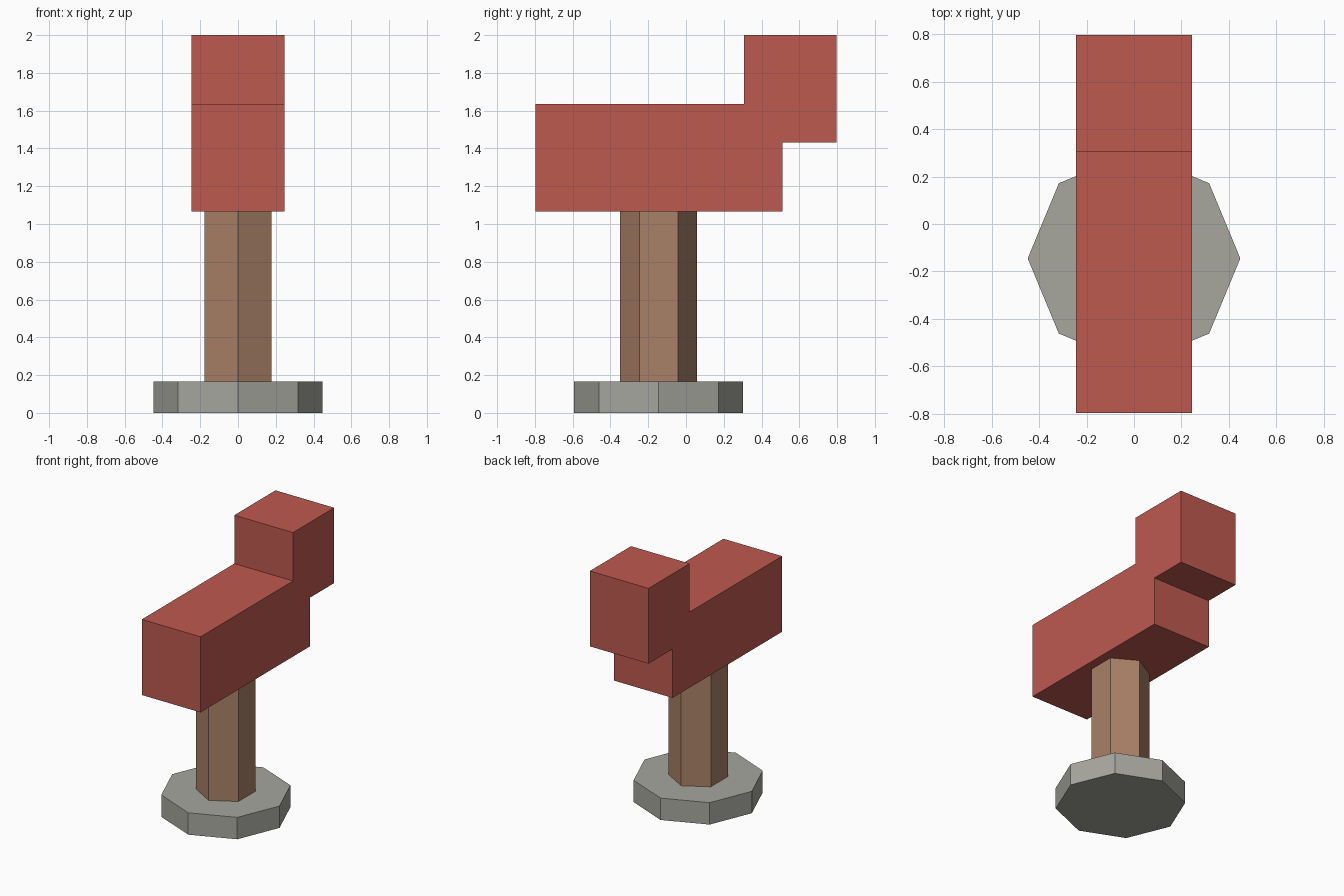
import bpy
import bmesh
from math import cos, sin, pi
from mathutils import Vector

cube = bpy.data.objects.get("Cube")
if cube:
    bpy.data.objects.remove(cube, do_unlink=True)


def material(name, rgb):
    mat = bpy.data.materials.new(name)
    mat.use_nodes = True
    mat.diffuse_color = (*rgb, 1)
    mat.node_tree.nodes["Principled BSDF"].inputs["Base Color"].default_value = (*rgb, 1)
    return mat


def prism(name, outline, direction, mat):
    """Extrude a closed outline along a direction into a flat-faced solid."""
    bm = bmesh.new()
    face = bm.faces.new([bm.verts.new(p) for p in outline])
    result = bmesh.ops.extrude_face_region(bm, geom=[face], use_keep_orig=True)
    moved = [g for g in result["geom"] if isinstance(g, bmesh.types.BMVert)]
    bmesh.ops.translate(bm, verts=moved, vec=Vector(direction))
    bmesh.ops.recalc_face_normals(bm, faces=bm.faces)
    mesh = bpy.data.meshes.new(name)
    bm.to_mesh(mesh)
    bm.free()
    mesh.materials.append(mat)
    obj = bpy.data.objects.new(name, mesh)
    bpy.context.collection.objects.link(obj)
    return obj


def ring(sides, radius, y, z):
    """Regular polygon with one corner pointing to the back."""
    angles = [2 * pi * i / sides for i in range(sides)]
    return [(radius * sin(a), y + radius * cos(a), z) for a in angles]


red = material("red", (0.51, 0.1, 0.08))
brown = material("wood brown", (0.40, 0.22, 0.135))
grey = material("stone grey", (0.385, 0.385, 0.345))

# Octagonal foot and hexagonal post share one axis
AXIS_Y = -0.145
FOOT_TOP, POST_TOP = 0.165, 1.065
prism("foot", ring(8, 0.448, AXIS_Y, 0), (0, 0, FOOT_TOP), grey)
prism("post", ring(6, 0.204, AXIS_Y, FOOT_TOP), (0, 0, POST_TOP - FOOT_TOP), brown)

# Stepped body with raised block at the back, as one side profile
HALF_WIDTH = 0.245
profile = [(-0.796, POST_TOP), (0.51, POST_TOP), (0.51, 1.432), (0.796, 1.432),
           (0.796, 2.0), (0.306, 2.0), (0.306, 1.635), (-0.796, 1.635)]
prism("body", [(-HALF_WIDTH, y, z) for y, z in profile], (2 * HALF_WIDTH, 0, 0), red)
